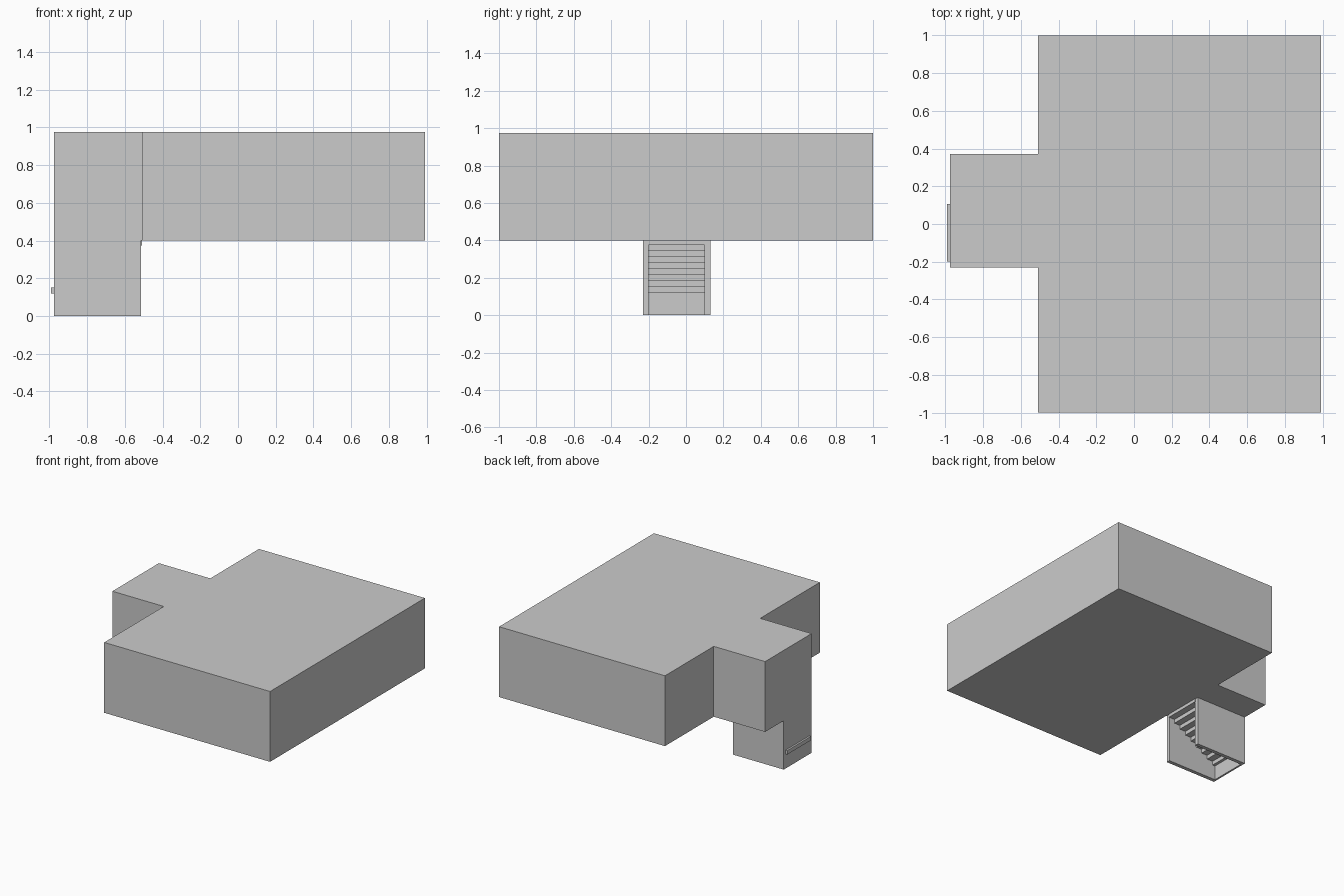
import bpy, bmesh

if "Cube" in bpy.data.objects:
    bpy.data.objects.remove(bpy.data.objects["Cube"])


def extrude_profile(name, pts, z0, z1):
    """Prism from an XY outline between two heights."""
    bm = bmesh.new()
    face = bm.faces.new([bm.verts.new((x, y, z0)) for x, y in pts])
    top = bmesh.ops.extrude_face_region(bm, geom=[face])["geom"]
    verts = [v for v in top if isinstance(v, bmesh.types.BMVert)]
    bmesh.ops.translate(bm, vec=(0, 0, z1 - z0), verts=verts)
    bmesh.ops.recalc_face_normals(bm, faces=bm.faces)
    mesh = bpy.data.meshes.new(name)
    bm.to_mesh(mesh)
    bm.free()
    obj = bpy.data.objects.new(name, mesh)
    bpy.context.collection.objects.link(obj)
    return obj


# Upper room with its narrower extension
extrude_profile("upper_room", [
    (-0.51, -1), (0.99, -1), (0.99, 1), (-0.51, 1),
    (-0.51, 0.37), (-0.975, 0.37), (-0.975, -0.23), (-0.51, -0.23)], 0.4, 0.975)

# Stairwell walls: U shape, open underneath and towards +x
extrude_profile("stairwell_walls", [
    (-0.515, -0.23), (-0.515, -0.2), (-0.96, -0.2), (-0.96, 0.1),
    (-0.515, 0.1), (-0.515, 0.13), (-0.975, 0.13), (-0.975, -0.23)], 0, 0.4)

# Stair treads climbing towards +x, the lowest poking through the end wall
steps, run, rise = 9, 0.48 / 9, 0.032
for i in range(steps):
    x0, z0 = -0.99 + i * run, 0.118 + i * rise
    x1 = x0 + run
    extrude_profile(f"stair_tread_{i + 1}", [
        (x0, -0.2), (x1, -0.2), (x1, 0.105), (x0, 0.105)], z0, z0 + rise)
